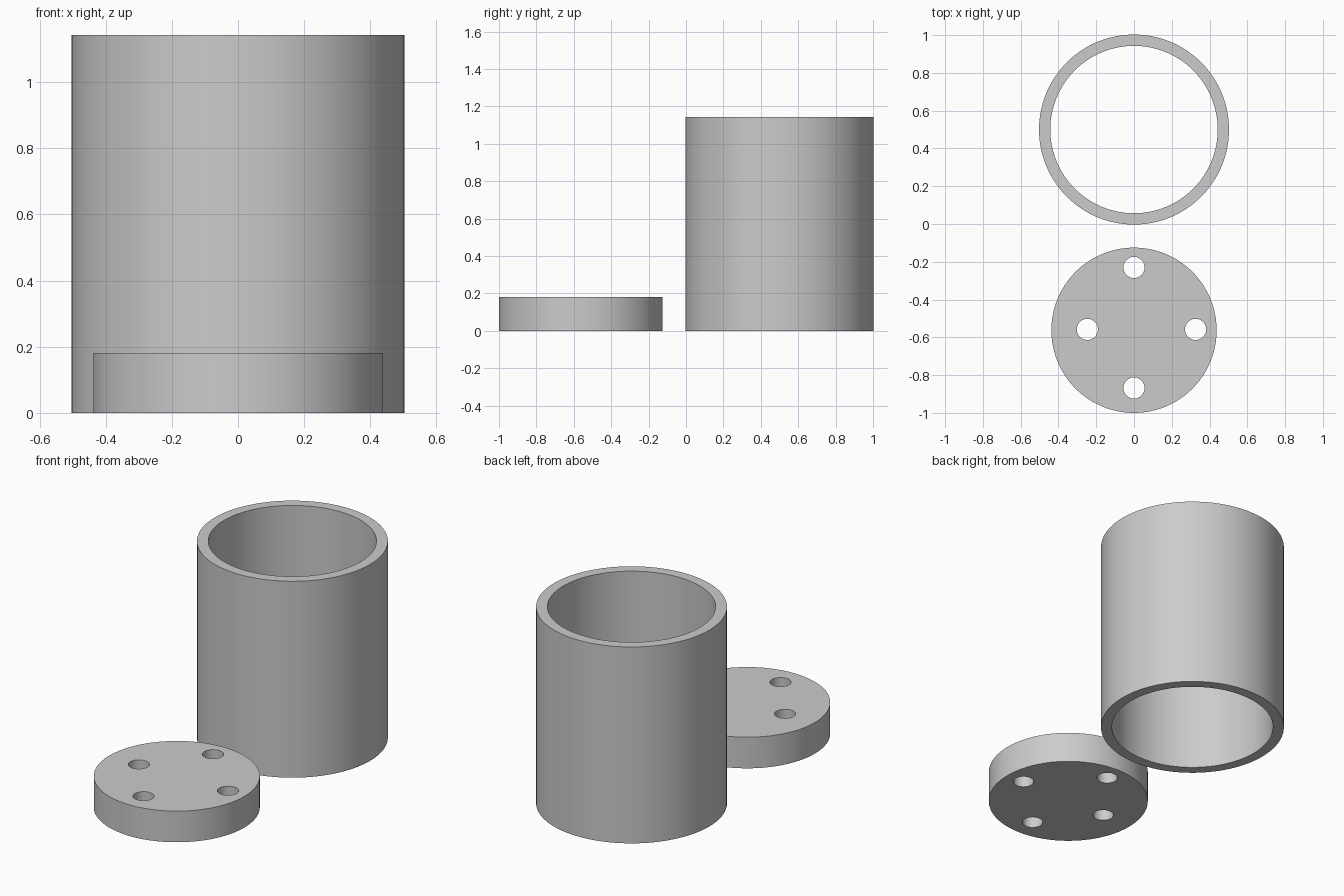
import bpy, bmesh
from math import sin, cos, tau, radians

if "Cube" in bpy.data.objects:
    bpy.data.objects.remove(bpy.data.objects["Cube"])


def pierced_cylinder(name, height, circles):
    """Upright solid on z = 0; first circle is the outline, the rest are through holes.
    Each circle is (x, y, radius, sides)."""
    bm = bmesh.new()
    caps = ([], [])
    for x, y, r, n in circles:
        rings = []
        for z, cap in zip((0, height), caps):
            ring = [bm.verts.new((x + r * cos(tau * i / n), y + r * sin(tau * i / n), z))
                    for i in range(n)]
            cap += [bm.edges.new((ring[i - 1], ring[i])) for i in range(n)]
            rings.append(ring)
        # wall
        low, high = rings
        for i in range(n):
            bm.faces.new((low[i - 1], low[i], high[i], high[i - 1]))
    # bottom and top faces around the holes
    for cap, nz in zip(caps, (-1, 1)):
        bmesh.ops.triangle_fill(bm, edges=cap, use_beauty=True, normal=(0, 0, nz))
    bmesh.ops.recalc_face_normals(bm, faces=bm.faces)
    mesh = bpy.data.meshes.new(name)
    bm.to_mesh(mesh)
    bm.free()
    obj = bpy.data.objects.new(name, mesh)
    bpy.context.collection.objects.link(obj)
    bpy.ops.object.select_all(action='DESELECT')
    obj.select_set(True)
    bpy.context.view_layer.objects.active = obj
    bpy.ops.object.shade_smooth_by_angle(angle=radians(30))
    return obj


# Open tube at the back
pierced_cylinder("tube", 1.142, [(0, 0.5, 0.503, 128), (0, 0.5, 0.443, 128)])

# Disc at the front with four through holes
holes = [(0, -0.23), (0, -0.868), (-0.247, -0.558), (0.326, -0.558)]
pierced_cylinder("drilled_disc", 0.181,
                 [(0, -0.5625, 0.4375, 128)] + [(x, y, 0.056, 48) for x, y in holes])
